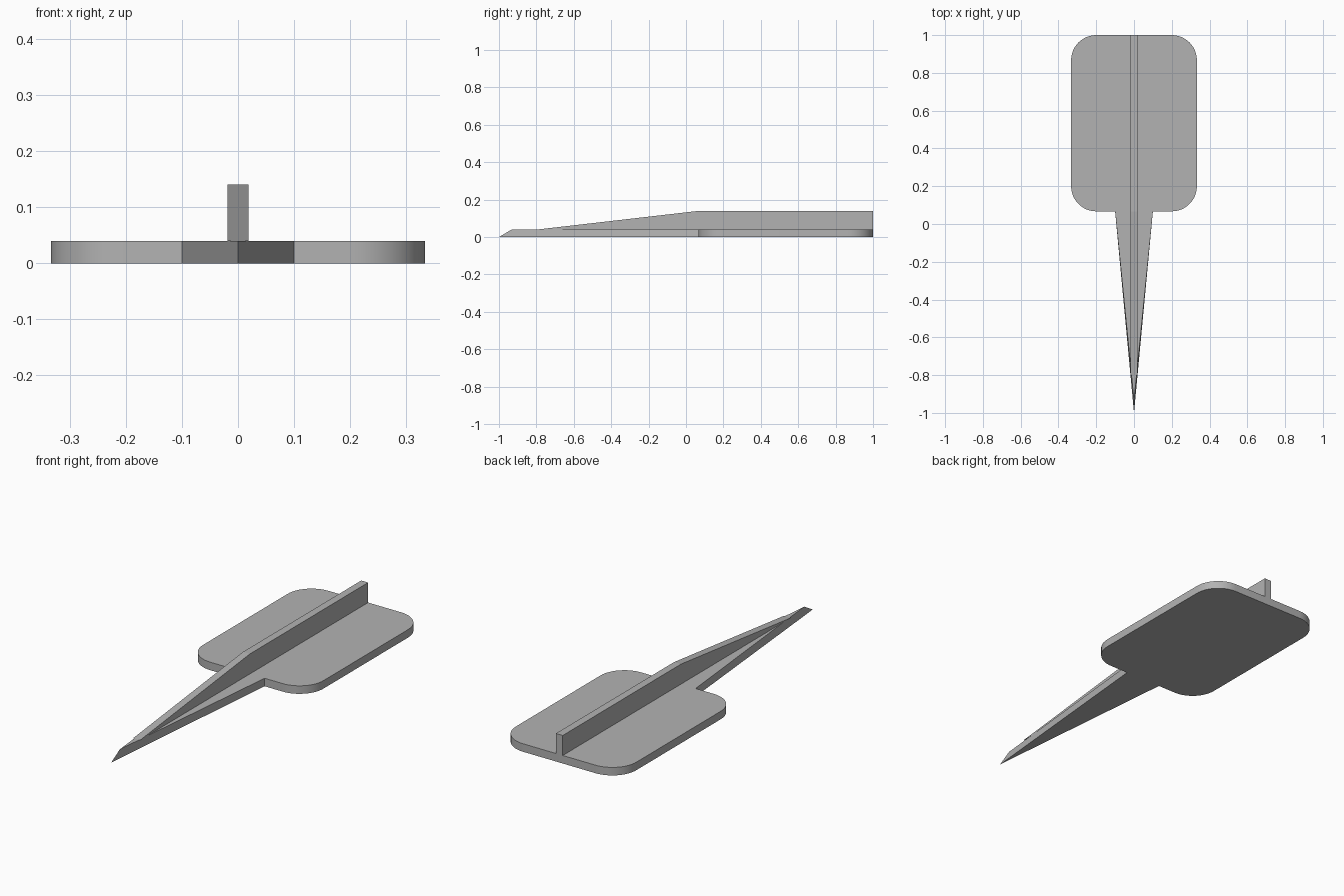
import bpy
import bmesh
from math import cos, sin, pi, radians

cube = bpy.data.objects.get("Cube")
if cube:
    bpy.data.objects.remove(cube, do_unlink=True)

# Single grey plastic
grey = bpy.data.materials.new("grey plastic")
grey.use_nodes = True
COLOUR = (0.45, 0.45, 0.45, 1)
grey.diffuse_color = COLOUR
grey.node_tree.nodes["Principled BSDF"].inputs["Base Color"].default_value = COLOUR

THICK = 0.04      # plate and spike thickness
NECK = 0.067      # where the spike meets the plate
HALF_W = 0.333    # half width of the plate
RADIUS = 0.133    # plate corner radius
RIB_W = 0.019     # half width of the rib


def loft(name, start, end):
    """Solid between two matching point loops, capped at both ends."""
    bm = bmesh.new()
    a = [bm.verts.new(p) for p in start]
    b = [bm.verts.new(p) for p in end]
    bm.faces.new(a)
    bm.faces.new(b)
    n = len(a)
    for i in range(n):
        j = (i + 1) % n
        bm.faces.new((a[i], a[j], b[j], b[i]))
    bmesh.ops.recalc_face_normals(bm, faces=bm.faces)
    mesh = bpy.data.meshes.new(name)
    bm.to_mesh(mesh)
    bm.free()
    mesh.materials.append(grey)
    obj = bpy.data.objects.new(name, mesh)
    bpy.context.collection.objects.link(obj)
    return obj


# Rounded label plate
STEPS = 12
mid_y = (1 + NECK) / 2
dx, dy = HALF_W - RADIUS, (1 - NECK) / 2 - RADIUS
outline = []
for q, (sx, sy) in enumerate([(1, 1), (-1, 1), (-1, -1), (1, -1)]):
    for k in range(STEPS + 1):
        t = (q + k / STEPS) * pi / 2
        outline.append((sx * dx + RADIUS * cos(t), mid_y + sy * dy + RADIUS * sin(t)))
plate = loft("label_plate",
             [(x, y, 0) for x, y in outline],
             [(x, y, THICK) for x, y in outline])
bpy.ops.object.select_all(action="DESELECT")
plate.select_set(True)
bpy.context.view_layer.objects.active = plate
bpy.ops.object.shade_smooth_by_angle(angle=radians(30))

# Ground spike, with its tip raked back towards the top
loft("ground_spike",
     [(-0.1, NECK, 0), (0, -1, 0), (0.1, NECK, 0)],
     [(-0.1, NECK, THICK), (0, -0.933, THICK), (0.1, NECK, THICK)])

# Stiffening rib along the centre, sloping down to the spike
profile = [(-0.8, THICK), (1, THICK), (1, 0.14), (NECK, 0.14)]
loft("stiffening_rib",
     [(-RIB_W, y, z) for y, z in profile],
     [(RIB_W, y, z) for y, z in profile])
